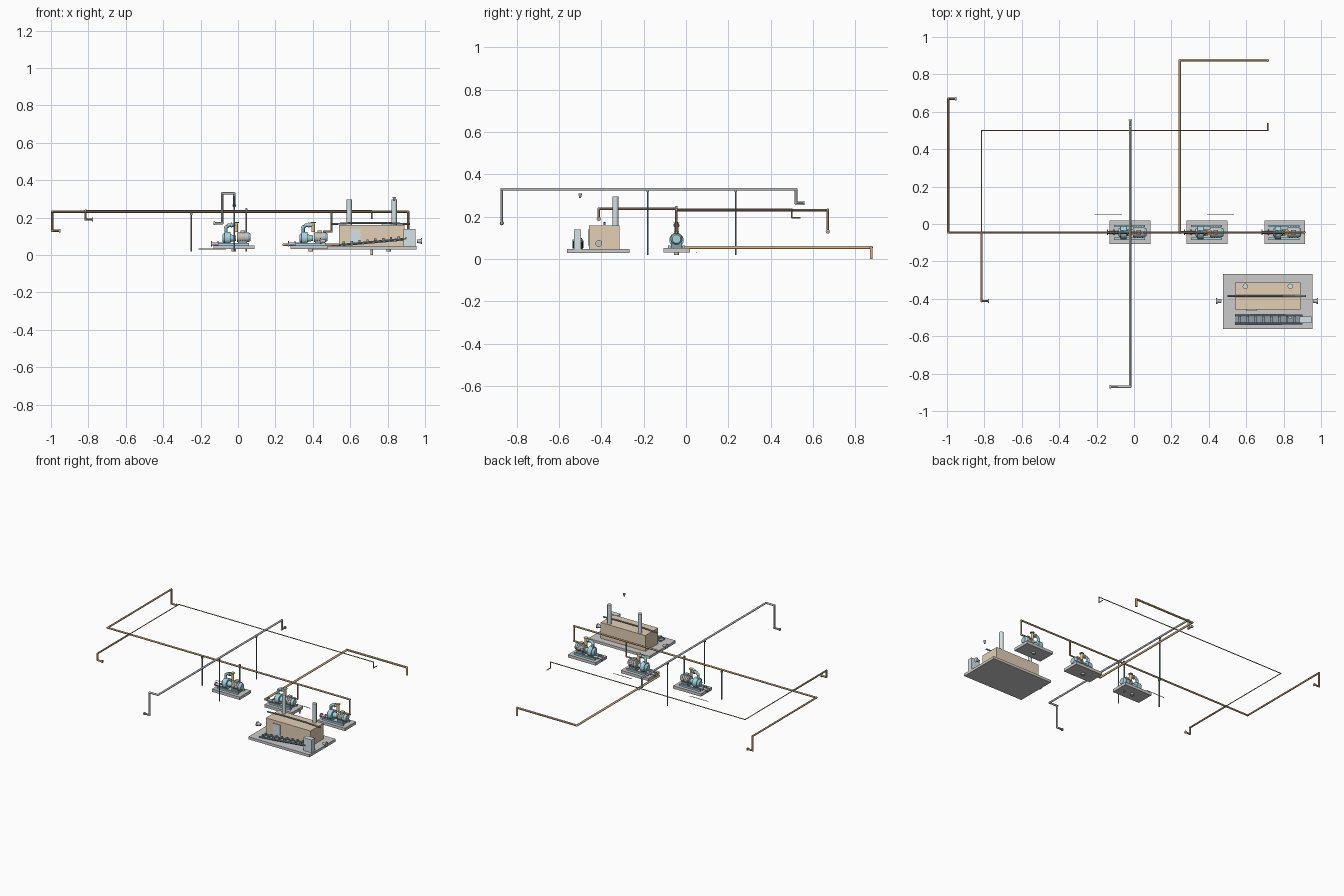
import bpy
from mathutils import Vector

if "Cube" in bpy.data.objects:
    bpy.data.objects.remove(bpy.data.objects["Cube"])


def mat(name, *c):
    m = bpy.data.materials.new(name)
    m.diffuse_color = (*c, 1)
    m.use_nodes = True
    m.node_tree.nodes["Principled BSDF"].inputs["Base Color"].default_value = m.diffuse_color
    return m


BROWN = mat("brown", .50, .34, .20)
OCHRE = mat("ochre", .72, .52, .26)
STEEL = mat("steel", .52, .55, .56)
DARK = mat("dark", .26, .34, .38)
TEAL = mat("teal", .36, .66, .73)
ORANGE = mat("orange", .82, .56, .22)
TAN = mat("tan", .77, .63, .46)
PALE = mat("pale_blue", .66, .76, .80)


def finish(o, name, m):
    o.name = name
    if m:
        o.data.materials.append(m)
    return o


def box(name, x, y, z, m=None, rot_y=0):
    """Box from (min, max) ranges."""
    r = (x, y, z)
    bpy.ops.mesh.primitive_cube_add(size=1, location=[(a + b) / 2 for a, b in r])
    o = bpy.context.object
    o.scale = [b - a for a, b in r]
    o.rotation_euler.y = rot_y
    return finish(o, name, m)


def rod(name, a, b, r, m=None, r2=None, sides=20):
    """Cylinder or cone running from a to b."""
    a, b = Vector(a), Vector(b)
    d = b - a
    bpy.ops.mesh.primitive_cone_add(vertices=sides, radius1=r, radius2=r if r2 is None else r2,
                                    depth=d.length, location=(a + b) / 2)
    o = bpy.context.object
    o.rotation_euler = d.to_track_quat('Z', 'Y').to_euler()
    bpy.ops.object.shade_smooth_by_angle()
    return finish(o, name, m)


def pipe(name, pts, r, m):
    """Straight runs with ball elbows at the corners."""
    for i, (a, b) in enumerate(zip(pts, pts[1:])):
        rod(f"{name}_run_{i}", a, b, r, m, sides=12)
    for i, p in enumerate(pts[1:-1]):
        bpy.ops.mesh.primitive_uv_sphere_add(segments=12, ring_count=8, radius=r * 1.12, location=p)
        bpy.ops.object.shade_smooth_by_angle()
        finish(bpy.context.object, f"{name}_elbow_{i}", m)


def flange(name, p, axis, r=.010):
    p, d = Vector(p), Vector(axis) * .003
    rod(name, p - d, p + d, r, STEEL)


# Pipe network
Y = -.045
pipe("main_header", [(-.95, .67, .13), (-.993, .67, .13), (-.993, .67, .232), (-.993, Y, .232),
                     (.91, Y, .232), (.91, Y, .125), (.87, Y, .125)], .006, BROWN)
pipe("left_branch", [(-.815, Y, .237), (-.815, -.412, .237), (-.815, -.412, .19),
                     (-.775, -.412, .19)], .006, BROWN)
pipe("small_return", [(-.815, Y, .237), (-.815, .50, .237), (.715, .50, .237),
                      (.715, .50, .195), (.715, .54, .195)], .003, BROWN)
pipe("suction_line", [(.28, Y, .055), (.245, Y, .055), (.245, .875, .055), (.715, .875, .055),
                      (.715, .875, 0)], .007, OCHRE)
pipe("middle_drop", [(.5, Y, .232), (.5, Y, .125), (.455, Y, .125)], .005, BROWN)
pipe("vent_line", [(-.13, -.87, .17), (-.085, -.87, .17), (-.085, -.87, .33), (-.02, -.87, .33),
                   (-.02, .52, .33), (-.02, .52, .265), (-.02, .56, .265)], .0065, STEEL)
flange("header_flange", (-.953, .67, .13), (1, 0, 0))
flange("branch_flange", (-.778, -.412, .19), (1, 0, 0))
flange("vent_front_flange", (-.127, -.87, .17), (1, 0, 0))
flange("vent_back_flange", (-.02, .557, .265), (0, 1, 0))

# Pipe supports
for i, (x, y, top) in enumerate([(-.25, Y, .228), (.045, Y, .252), (-.02, -.18, .33), (-.02, .235, .33)]):
    rod(f"support_post_{i}", (x, y, .02), (x, y, top), .004, DARK, sides=8)
    box(f"support_head_{i}", (x - .006, x + .006), (y - .006, y + .006), (top - .014, top - .004), DARK)


def pump(tag, cx):
    n = lambda s: f"{tag}_{s}"
    box(n("base_plate"), (cx - .108, cx + .11), (-.107, .018), (.032, .052))
    rod(n("drain"), (cx, Y, .02), (cx, Y, .034), .012, STEEL)
    for s in (-1, 1):
        y = Y + s * .034
        box(n("skid_rail"), (cx - .085, cx + .08), (y - .006, y + .006), (.052, .064), TEAL)
    # suction pipe and volute
    rod(n("suction"), (cx - .118, Y, .06), (cx - .04, Y, .06), .008, STEEL)
    flange(n("suction_flange"), (cx - .12, Y, .06), (1, 0, 0), .015)
    flange(n("suction_collar"), (cx - .085, Y, .06), (1, 0, 0), .015)
    rod(n("volute"), (cx - .05, Y, .09), (cx - .018, Y, .09), .034, TEAL, sides=28)
    rod(n("volute_cover"), (cx - .062, Y, .09), (cx - .05, Y, .09), .018, TEAL, .028)
    rod(n("bearing"), (cx - .018, Y, .09), (cx + .012, Y, .09), .02, TEAL, .014)
    # discharge and hand valve
    pipe(n("discharge"), [(cx - .042, Y, .11), (cx - .042, Y, .148), (cx - .026, Y, .16),
                          (cx + .012, Y, .16)], .009, TEAL)
    flange(n("discharge_flange"), (cx - .012, Y, .16), (1, 0, 0), .014)
    rod(n("valve_body"), (cx + .012, Y, .122), (cx + .012, Y, .168), .009, ORANGE)
    rod(n("valve_wheel"), (cx + .012, Y, .172), (cx + .012, Y, .176), .015, ORANGE)
    # motor with cooling ribs
    rod(n("motor"), (cx + .016, Y, .095), (cx + .075, Y, .095), .026, STEEL, sides=24)
    for k in range(4):
        x = cx + .024 + k * .014
        rod(n("motor_rib"), (x, Y, .095), (x + .005, Y, .095), .029, ORANGE if k == 1 else STEEL)
    rod(n("motor_fan_cover"), (cx + .075, Y, .095), (cx + .088, Y, .095), .027, TEAL, .02)
    box(n("motor_foot"), (cx + .022, cx + .07), (Y - .026, Y + .026), (.05, .078), DARK)
    box(n("terminal_box"), (cx + .035, cx + .06), (Y - .012, Y + .012), (.118, .132), STEEL)


for tag, cx in (("left_pump", -.022), ("middle_pump", .39), ("right_pump", .805)):
    pump(tag, cx)
for i, x in enumerate((-.21, .39)):
    rod(f"drain_line_{i}", (x, .05, .032), (x + .145, .05, .032), .002, STEEL, sides=8)

# Treatment unit
box("unit_plate", (.475, .955), (-.562, -.267), (.03, .048))
box("unit_body", (.54, .89), (-.458, -.314), (.048, .16), TAN)
box("access_door", (.60, .655), (-.464, -.456), (.065, .14), PALE)
box("control_cabinet", (.885, .95), (-.53, -.495), (.048, .14), PALE)
for i, x in enumerate((.595, .835)):
    rod(f"exhaust_stack_{i}", (x, -.333, .155), (x, -.333, .296), .014, PALE)
pipe("top_pipe", [(.50, -.385, .165), (.60, -.385, .171), (.80, -.385, .171), (.92, -.385, .165)],
     .005, DARK)
# sloping walkway with treads and side rails
box("ramp_bed", (.54, .90), (-.53, -.492), (.062, .070), DARK, -.09)
for y in (-.532, -.49):
    rod("ramp_rail", (.54, y, .054), (.90, y, .088), .005, DARK, sides=8)
for k in range(8):
    x = .56 + k * .042
    z = .06 + k * .004
    box(f"ramp_tread_{k}", (x, x + .012), (-.53, -.492), (z, z + .012), DARK)
# end nozzles and top vent
for x, s in ((.455, -1), (.968, 1)):
    rod("end_nozzle", (x - s * .012, -.412, .074), (x + s * .012, -.412, .074), .008, STEEL, .013)
    flange("end_nozzle_flange", (x + s * .014, -.412, .074), (1, 0, 0), .016)
rod("top_vent", (.835, -.5, .288), (.835, -.5, .31), .004, STEEL, .009)
